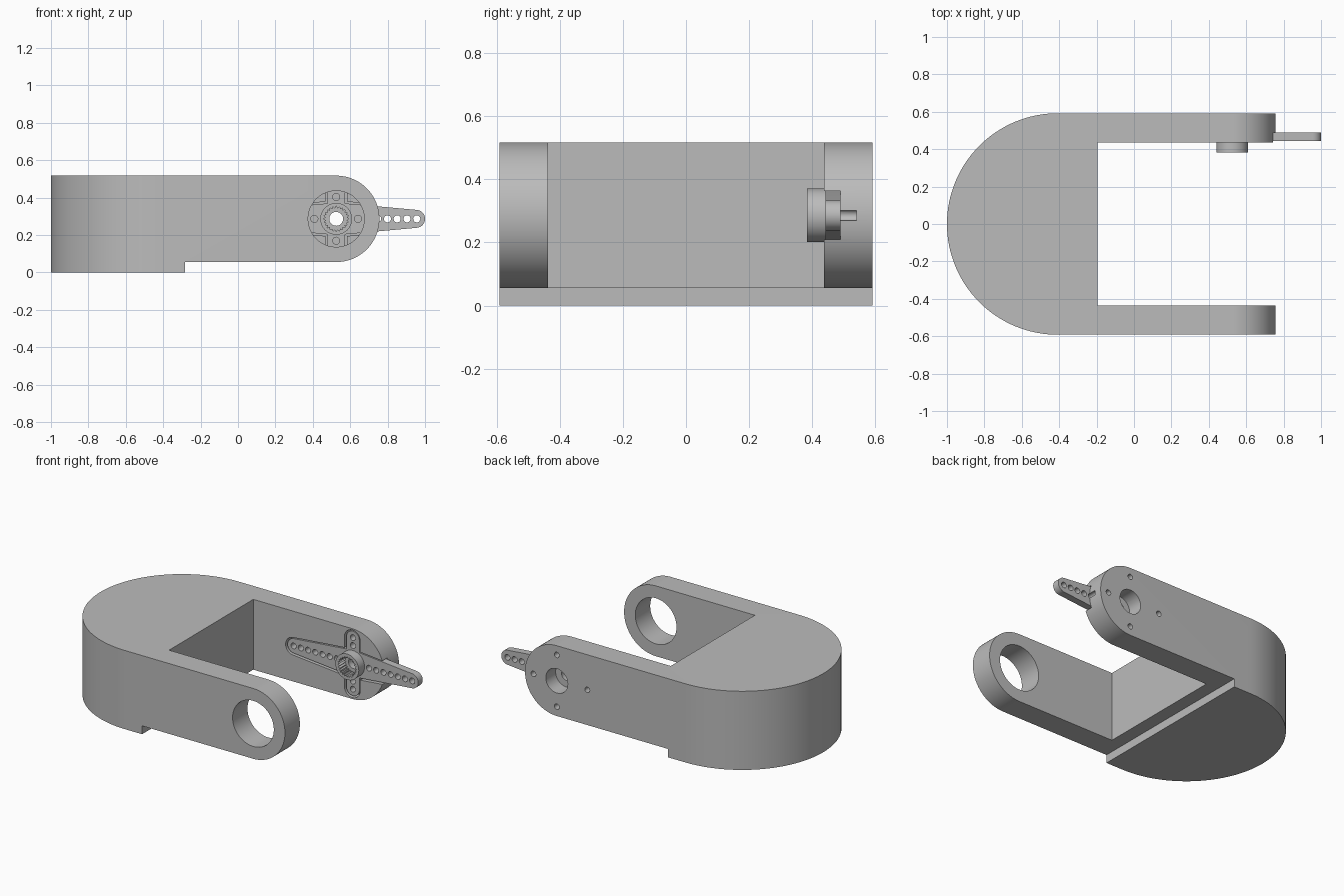
import bpy, bmesh, math
from mathutils import Vector

if "Cube" in bpy.data.objects:
    bpy.data.objects.remove(bpy.data.objects["Cube"], do_unlink=True)

grey = bpy.data.materials.new("plain grey")
grey.use_nodes = True
colour = (0.5, 0.5, 0.5, 1)
grey.diffuse_color = colour
grey.node_tree.nodes["Principled BSDF"].inputs["Base Color"].default_value = colour

PX, PZ = 0.525, 0.286      # pivot axis, running along y
HALF_Y, INNER_Y = 0.592, 0.437
FLOOR_Y = 0.49             # bottom of the horn pocket
TOP, STEP = 0.517, 0.055


def arc(cx, cy, r, start, end, n=32):
    return [(cx + r * math.cos(math.radians(start + (end - start) * i / n)),
             cy + r * math.sin(math.radians(start + (end - start) * i / n)))
            for i in range(n + 1)]


def prism(name, points, axis, lo, hi):
    """Extrude a closed outline along y (points are x, z) or z (points are x, y)."""
    bm = bmesh.new()
    def place(p, h):
        return (p[0], h, p[1]) if axis == "y" else (p[0], p[1], h)
    face = bm.faces.new([bm.verts.new(place(p, lo)) for p in points])
    moved = bmesh.ops.extrude_face_region(bm, geom=[face])["geom"]
    step = Vector(place((0, 0), hi - lo))
    bmesh.ops.translate(bm, vec=step,
                        verts=[v for v in moved if isinstance(v, bmesh.types.BMVert)])
    bmesh.ops.recalc_face_normals(bm, faces=bm.faces)
    mesh = bpy.data.meshes.new(name)
    bm.to_mesh(mesh)
    bm.free()
    mesh.materials.append(grey)
    obj = bpy.data.objects.new(name, mesh)
    bpy.context.collection.objects.link(obj)
    return obj


def cylinder(x, z, r, lo, hi, n=32):
    return prism("cutter", arc(x, z, r, 0, 360, n)[:-1], "y", lo, hi)


def combine(target, other, operation):
    mod = target.modifiers.new(operation, "BOOLEAN")
    mod.operation, mod.object, mod.solver = operation, other, "EXACT"
    bpy.context.view_layer.objects.active = target
    bpy.ops.object.modifier_apply(modifier=mod.name)
    bpy.data.objects.remove(other, do_unlink=True)


def finish(obj):
    bpy.ops.object.select_all(action="DESELECT")
    obj.select_set(True)
    bpy.context.view_layer.objects.active = obj
    bpy.ops.object.shade_smooth_by_angle(angle=math.radians(30))


def long_outline(gap=0):
    """Tapered bar with round tips, widest at the pivot."""
    reach, r = 0.427, 0.048 + gap
    return ([(PX, PZ - 0.087 - gap)] + arc(PX + reach, PZ, r, -85, 85, 16)
            + [(PX, PZ + 0.087 + gap)] + arc(PX - reach, PZ, r, 95, 265, 16))


def short_outline(gap=0):
    """Upright bar with round tips."""
    reach, r = 0.165, 0.047 + gap
    return arc(PX, PZ + reach, r, 0, 180, 16) + arc(PX, PZ - reach, r, 180, 360, 16)


# Bracket: fork plan crossed with the stepped, round-ended side profile
plan = (arc(-HALF_Y + 0.19 - 0.006, 0, HALF_Y, 90, 270, 64)
        + [(1, -HALF_Y), (1, -INNER_Y), (-0.195, -INNER_Y),
           (-0.195, INNER_Y), (1, INNER_Y), (1, HALF_Y)])
bracket = prism("fork_bracket", plan, "z", -0.2, 0.8)
side = ([(-1.2, 0), (-0.283, 0), (-0.283, STEP)]
        + arc(PX, PZ, (TOP - STEP) / 2, -90, 90, 48) + [(-1.2, TOP)])
combine(bracket, prism("cutter", side, "y", -1, 1), "INTERSECT")

# Bearing hole in the front arm
combine(bracket, cylinder(PX, PZ, 0.15, -0.8, -0.3, 64), "DIFFERENCE")

# Horn pocket, screw access hole and mounting holes in the rear arm
for outline in (long_outline(0.01), short_outline(0.01)):
    combine(bracket, prism("cutter", outline, "y", 0.4, FLOOR_Y), "DIFFERENCE")
combine(bracket, cylinder(PX, PZ, 0.08, 0.46, 0.8, 48), "DIFFERENCE")
for dx, dz in ((0.17, 0), (-0.222, 0), (0, 0.17), (0, -0.17)):
    combine(bracket, cylinder(PX + dx, PZ + dz, 0.018, 0.46, 0.8, 20), "DIFFERENCE")
combine(bracket, cylinder(PX + 0.222, PZ, 0.018, 0.46, 0.54, 20), "DIFFERENCE")
finish(bracket)

# Servo horn: crossed bars and a round hub
horn = prism("servo_horn", long_outline(), "y", 0.443, FLOOR_Y)
combine(horn, prism("cutter", short_outline(), "y", 0.443, FLOOR_Y), "UNION")
combine(horn, cylinder(PX, PZ, 0.085, 0.383, 0.47, 48), "UNION")

# Toothed socket and through hole in the hub
teeth = 24
socket = []
for i in range(teeth * 2):
    a, r = math.pi * i / teeth, (0.068, 0.056)[i % 2]
    socket.append((PX + r * math.cos(a), PZ + r * math.sin(a)))
combine(horn, prism("cutter", socket, "y", 0.3, 0.45), "DIFFERENCE")
combine(horn, cylinder(PX, PZ, 0.037, 0.3, 0.6), "DIFFERENCE")

# Rows of linkage holes along the four arms
for i in range(7):
    d = 0.117 + 0.0523 * i
    spots = [(d, 0), (-d, 0)] + ([(0, d), (0, -d)] if i < 2 else [])
    for dx, dz in spots:
        combine(horn, cylinder(PX + dx, PZ + dz, 0.019, 0.3, 0.6, 20), "DIFFERENCE")
finish(horn)
